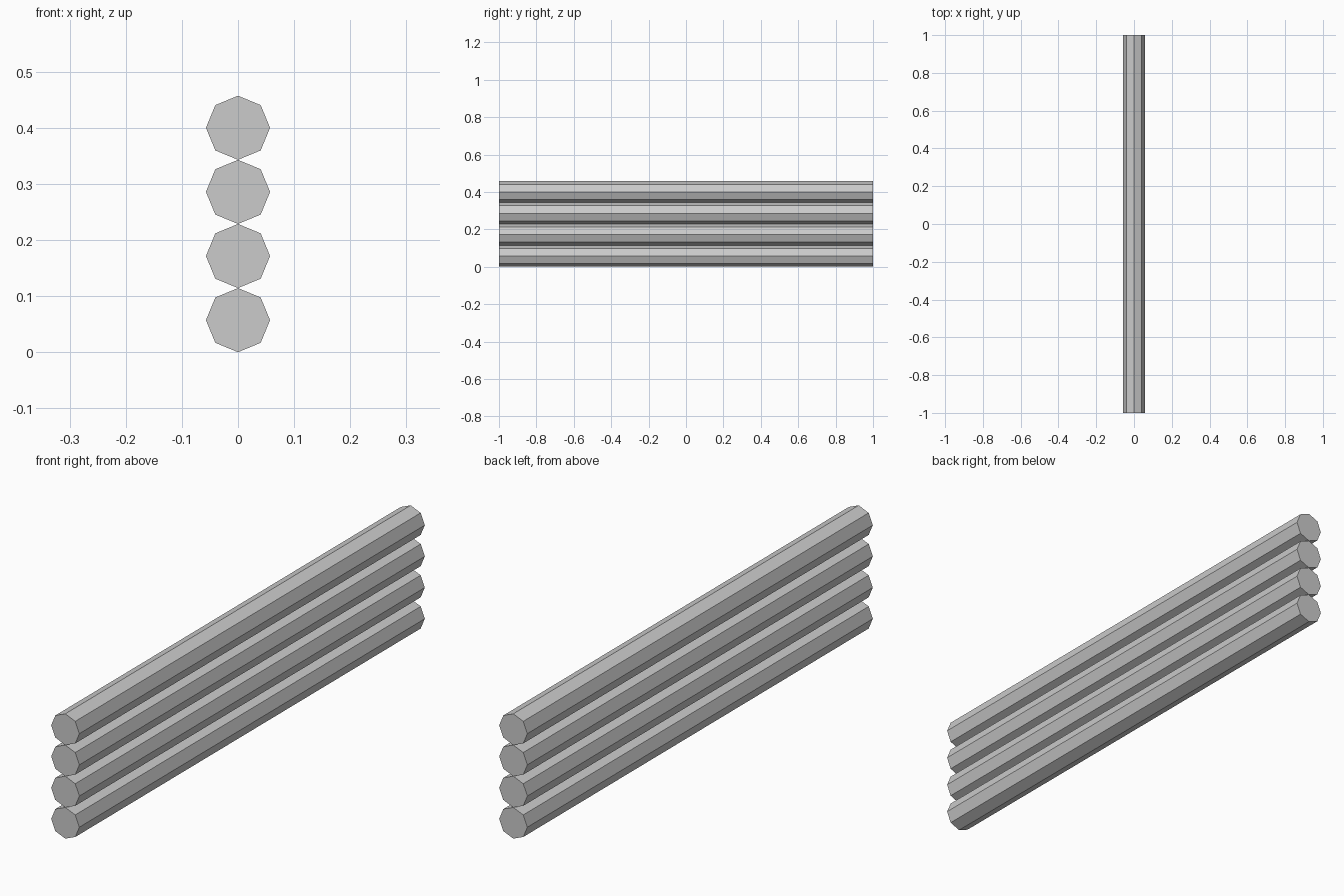
import bpy
import math

if "Cube" in bpy.data.objects:
    bpy.data.objects.remove(bpy.data.objects["Cube"])

RADIUS = 2 / 35   # corner radius of each eight-sided log
LENGTH = 2.0

# Stack of four logs lying along y, touching corner to corner
for i in range(4):
    bpy.ops.mesh.primitive_cylinder_add(
        vertices=8, radius=RADIUS, depth=LENGTH,
        location=(0, 0, RADIUS * (2 * i + 1)),
        rotation=(math.pi / 2, 0, 0))
    bpy.context.object.name = f"log_{i + 1}"
